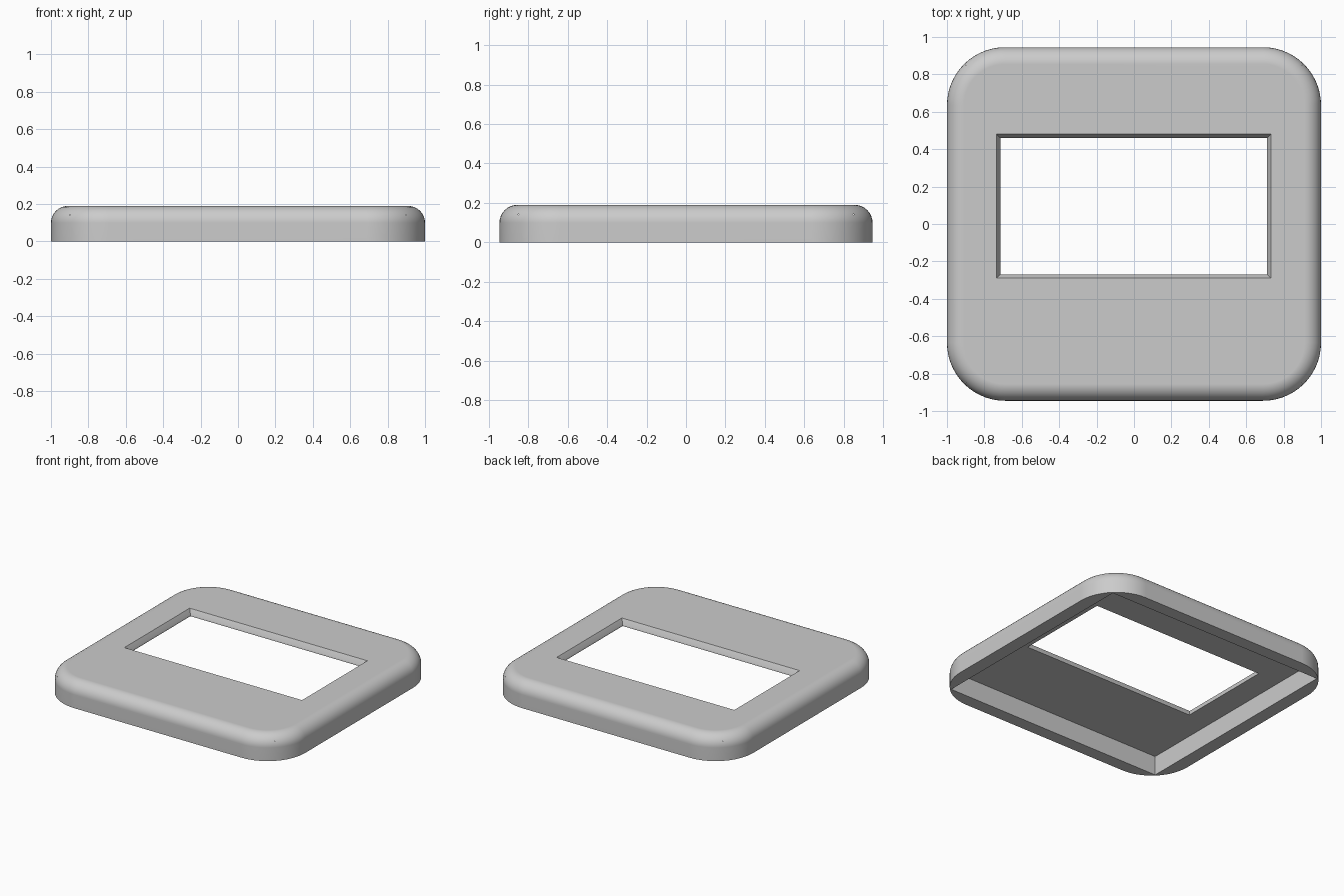
import bpy
import bmesh
from math import sin, cos, pi

if "Cube" in bpy.data.objects:
    bpy.data.objects.remove(bpy.data.objects["Cube"])

HALF_X, HALF_Y, HEIGHT = 1.0, 0.945, 0.19
CORNER, FILLET = 0.31, 0.09
ROOF = 0.143

grey = bpy.data.materials.new("plain grey")
grey.use_nodes = True
grey.diffuse_color = (0.6, 0.6, 0.6, 1)
grey.node_tree.nodes["Principled BSDF"].inputs["Base Color"].default_value = (0.6, 0.6, 0.6, 1)


def rounded_outline(inset, steps=14):
    """Rounded rectangle, drawn in by an inset."""
    r = CORNER - inset
    points = []
    for k, (sx, sy) in enumerate([(1, 1), (-1, 1), (-1, -1), (1, -1)]):
        for i in range(steps + 1):
            a = pi / 2 * (k + i / steps)
            points.append((sx * (HALF_X - CORNER) + r * cos(a),
                           sy * (HALF_Y - CORNER) + r * sin(a)))
    return points


def rectangle(x0, x1, y0, y1):
    return [(x1, y1), (x0, y1), (x0, y0), (x1, y0)]


def loft(name, layers):
    """Closed solid through matching outlines, listed from bottom to top."""
    bm = bmesh.new()
    rings = [[bm.verts.new((x, y, z)) for x, y in outline] for outline, z in layers]
    n = len(rings[0])
    for low, high in zip(rings, rings[1:]):
        for i in range(n):
            j = (i + 1) % n
            bm.faces.new((low[i], low[j], high[j], high[i]))
    bm.faces.new(rings[0][::-1])
    bm.faces.new(rings[-1])
    mesh = bpy.data.meshes.new(name)
    bm.to_mesh(mesh)
    bm.free()
    mesh.materials.append(grey)
    obj = bpy.data.objects.new(name, mesh)
    bpy.context.collection.objects.link(obj)
    return obj


# Cover plate with rounded corners and a rounded top edge
layers = [(rounded_outline(0), 0)]
for i in range(9):
    a = pi / 2 * i / 8
    layers.append((rounded_outline(FILLET * (1 - cos(a))), HEIGHT - FILLET + FILLET * sin(a)))
cover = loft("cover_plate", layers)

# Square-cornered hollow underneath
hollow = rectangle(-0.9, 0.9, -0.85, 0.85)
hollow_cutter = loft("hollow_cutter", [(hollow, -0.1), (hollow, ROOF)])

# Window opening with a bevelled upper edge
opening = rectangle(-0.715, 0.712, -0.27, 0.46)
mouth = rectangle(-0.735, 0.732, -0.29, 0.48)
window_cutter = loft("window_cutter", [(opening, 0.05), (opening, 0.155),
                                       (mouth, HEIGHT), (mouth, HEIGHT + 0.1)])

# Cut both openings
bpy.ops.object.select_all(action="DESELECT")
bpy.context.view_layer.objects.active = cover
cover.select_set(True)
for cutter in (hollow_cutter, window_cutter):
    cutter.hide_render = True
    cut = cover.modifiers.new(cutter.name, "BOOLEAN")
    cut.operation = "DIFFERENCE"
    cut.solver = "EXACT"
    cut.object = cutter
    bpy.ops.object.modifier_apply(modifier=cut.name)
    bpy.data.objects.remove(cutter)

# Smooth rounded edges, flat large faces
bpy.ops.object.shade_smooth_by_angle(angle=pi / 6)
weighted = cover.modifiers.new("even_shading", "WEIGHTED_NORMAL")
weighted.keep_sharp = True
